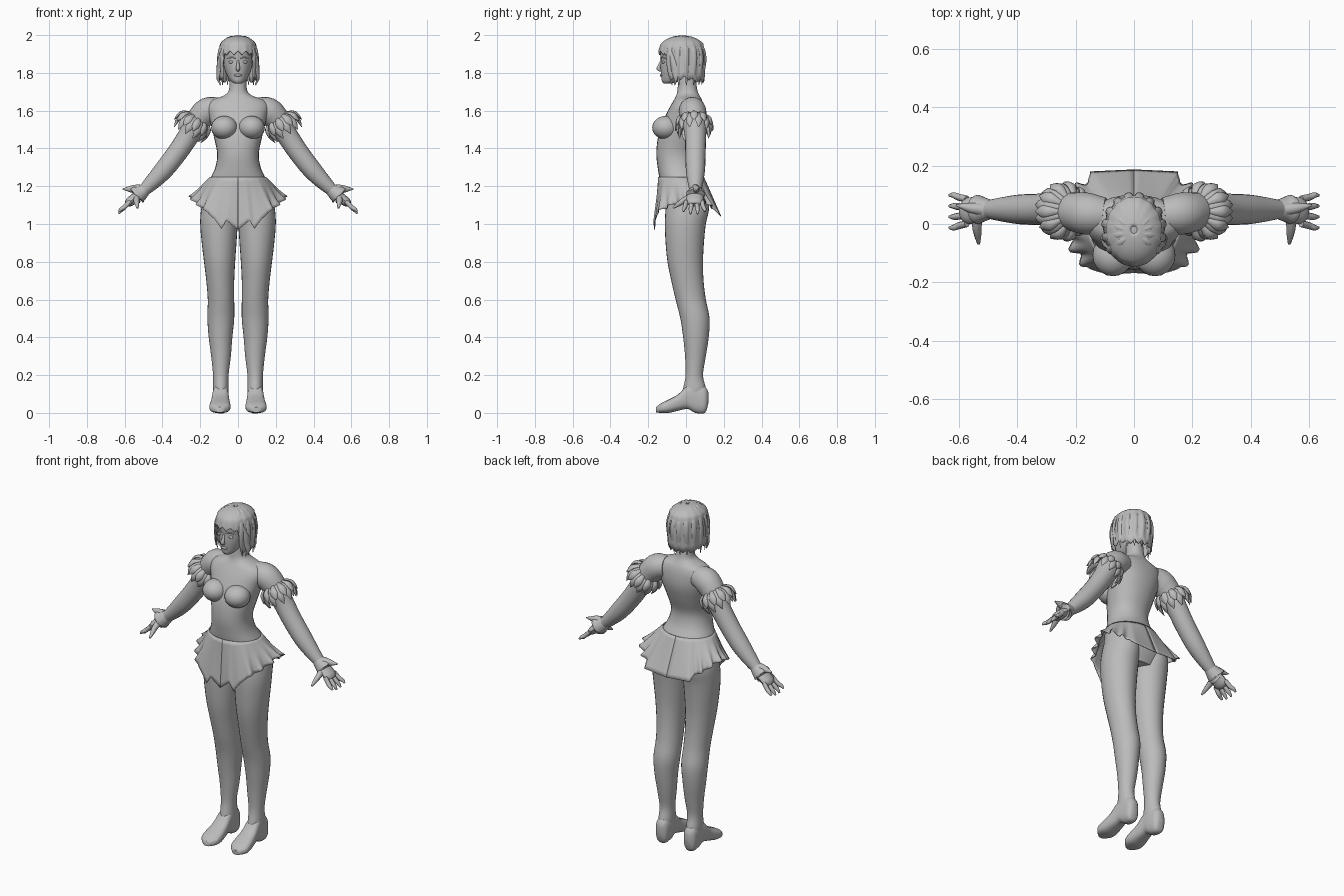
import bpy, bmesh, math
from mathutils import Vector

if "Cube" in bpy.data.objects:
    bpy.data.objects.remove(bpy.data.objects["Cube"])

GREY = (0.5, 0.5, 0.5, 1)
mat = bpy.data.materials.new("plain grey")
mat.use_nodes = True
mat.diffuse_color = GREY
mat.node_tree.nodes["Principled BSDF"].inputs["Base Color"].default_value = GREY


def finish(name, rings, closed=True, caps=True, mirror=False, thick=0, angle=50):
    """Skin a list of point rings into a smooth object."""
    bm = bmesh.new()
    loops = [[bm.verts.new(p) for p in ring] for ring in rings]
    n = len(loops[0])
    for a, b in zip(loops, loops[1:]):
        for i in range(n if closed else n - 1):
            j = (i + 1) % n
            bm.faces.new((a[i], a[j], b[j], b[i]))
    if caps:
        bm.faces.new(loops[0])
        bm.faces.new(loops[-1])
    bmesh.ops.recalc_face_normals(bm, faces=bm.faces)
    for f in bm.faces:
        f.smooth = True
    mesh = bpy.data.meshes.new(name)
    bm.to_mesh(mesh)
    bm.free()
    mesh.set_sharp_from_angle(angle=math.radians(angle))
    mesh.materials.append(mat)
    ob = bpy.data.objects.new(name, mesh)
    bpy.context.collection.objects.link(ob)
    if thick:
        ob.modifiers.new("thickness", "SOLIDIFY").thickness = thick
    if mirror:
        ob.modifiers.new("mirror", "MIRROR").use_mirror_merge = False
    return ob


def spline(rows, k=4):
    """Smooth interpolation through tuples of numbers."""
    rows = [Vector(r) for r in rows]
    out = []
    for i in range(len(rows) - 1):
        a, b = rows[max(i - 1, 0)], rows[i]
        c, d = rows[i + 1], rows[min(i + 2, len(rows) - 1)]
        for s in range(k):
            t = s / k
            out.append(b + (c - a) * (t / 2) + (a * 2 - b * 5 + c * 4 - d) * (t * t / 2)
                       + (b * 3 - a - c * 3 + d) * (t ** 3 / 2))
    return out + [rows[-1]]


def power(v, e):
    return math.copysign(abs(v) ** e, v)


def body(name, rows, along="z", n=28, e=0.9, mirror=False):
    """Loft of rounded sections; each row is position, then low and high bounds."""
    rings = []
    for p, x0, x1, b0, b1 in spline(rows):
        ring = []
        for i in range(n):
            a = math.tau * i / n
            x = (x0 + x1) / 2 + (x1 - x0) / 2 * power(math.cos(a), e)
            b = (b0 + b1) / 2 + (b1 - b0) / 2 * power(math.sin(a), e)
            ring.append((x, b, p) if along == "z" else (x, p, b))
        rings.append(ring)
    return finish(name, rings, mirror=mirror)


def limb(name, path, flat=1, ref=(0, 1, 0), n=12, k=4, mirror=True):
    """Tapered tube; each path point is x, y, z, radius."""
    pts = spline(path, k)
    rings = []
    for i, p in enumerate(pts):
        tan = (pts[min(i + 1, len(pts) - 1)] - pts[max(i - 1, 0)]).xyz.normalized()
        side = tan.cross(Vector(ref)).normalized()
        up = side.cross(tan)
        rings.append([p.xyz + p.w * (side * math.cos(a) + up * flat * math.sin(a))
                      for a in (math.tau * j / n for j in range(n))])
    return finish(name, rings, mirror=mirror)


def ball(name, loc, size, mirror=False):
    rings = []
    for i in range(1, 16):
        t = math.pi * i / 16
        rings.append([(loc[0] + size[0] * math.sin(t) * math.cos(a),
                       loc[1] + size[1] * math.sin(t) * math.sin(a),
                       loc[2] + size[2] * math.cos(t))
                      for a in (math.tau * j / 20 for j in range(20))])
    return finish(name, rings, mirror=mirror)


# Neck, torso and pelvis: z, half width, front, back
TORSO = [(1.78, .045, -.04, .05), (1.71, .048, -.045, .06), (1.68, .075, -.052, .072),
         (1.655, .14, -.065, .085), (1.62, .165, -.085, .095), (1.57, .155, -.11, .1),
         (1.52, .142, -.13, .095), (1.45, .125, -.15, .075), (1.37, .11, -.157, .05),
         (1.3, .12, -.15, .06), (1.24, .147, -.14, .092), (1.18, .172, -.125, .118),
         (1.1, .18, -.11, .122), (1.02, .11, -.08, .09)]
body("torso", [(z, -w, w, f, b) for z, w, f, b in TORSO])
ball("bust", (.072, -.107, 1.51), (.07, .072, .062), mirror=True)

# Legs and shoes
body("legs", [(1.16, .005, .175, -.1, .115), (1.08, .002, .195, -.108, .122),
              (1, .002, .2, -.112, .105), (.9, .008, .192, -.108, .095),
              (.8, .015, .18, -.098, .09), (.7, .02, .168, -.078, .093),
              (.6, .02, .16, -.055, .105), (.5, .02, .162, -.03, .125),
              (.4, .03, .155, -.015, .12), (.3, .038, .142, -.005, .105),
              (.2, .05, .132, -.002, .09), (.13, .05, .132, -.015, .105),
              (.09, .052, .13, -.02, .1)], e=1, mirror=True)
body("shoes", [(.118, .075, .108, .05, .11), (.1, .056, .128, 0, .14),
               (.05, .05, .132, 0, .16), (.01, .05, .135, .02, .15),
               (-.04, .045, .142, .012, .1), (-.09, .04, .15, 0, .072),
               (-.13, .045, .148, 0, .052), (-.16, .075, .118, .002, .03)],
     along="y", e=.75, mirror=True)

# Skirt: flared from the waist to a pointed, ruffled hem
HEM = [(0, -.168, .97), (.062, -.172, 1.02), (.088, -.17, .975), (.12, -.165, 1.02),
       (.172, -.148, 1.07), (.2, -.1, 1.09), (.235, -.04, 1.12), (.25, .02, 1.145),
       (.235, .08, 1.135), (.2, .13, 1.1), (.157, .145, 1.08), (.15, .18, 1.05), (0, .187, 1.04)]
STEPS, ROWS = 6, 10
edge = [Vector(HEM[0])]
for p, q in zip(HEM, HEM[1:]):
    edge += [Vector(p).lerp(Vector(q), (s + 1) / STEPS) for s in range(STEPS)]
rings = [[] for r in range(ROWS + 1)]
for i, h in enumerate(edge):
    a = math.atan2(h.x / .2, -h.y / .16)
    top = Vector((.15 * math.sin(a), -.026 - .121 * math.cos(a), 1.25))
    side = max(0, min(1, (h.x - .15) / .05))
    out = Vector((math.sin(a), -math.cos(a), .3))
    for r in range(ROWS + 1):
        t = r / ROWS
        wave = .017 * side * t ** 3 * math.sin(i * math.tau / 6)
        rings[r].append(top.lerp(h, t) + out * wave)
finish("skirt", rings, closed=False, caps=False, mirror=True, thick=.004, angle=70)

# Arms, hands and cuffs
limb("arms", [(.1, .03, 1.61, .06), (.16, .035, 1.598, .072), (.21, .043, 1.55, .066),
              (.26, .05, 1.47, .057), (.32, .05, 1.38, .054), (.39, .05, 1.29, .051),
              (.45, .05, 1.225, .042), (.505, .05, 1.172, .031), (.53, .05, 1.15, .03)], n=20)
limb("cuffs", [(.49, .05, 1.185, .032), (.515, .05, 1.165, .042), (.535, .05, 1.152, .05),
               (.525, .05, 1.155, .03)], n=16)
limb("cuff_points", [(.52, .05, 1.185, .025), (.56, .055, 1.185, .02), (.61, .065, 1.185, .003)], flat=.9)
limb("palms", [(.515, .05, 1.165, .022), (.545, .047, 1.14, .025), (.575, .045, 1.115, .024),
               (.59, .045, 1.102, .014)], flat=1.8)
for i in range(4):
    y = .085 - i * .028
    spread = (i - 1.5) * -.009
    drop = .012 * abs(i - 1.5)
    limb("finger_%d" % (i + 1), [(.572, y, 1.12, .012), (.6, y + spread / 2, 1.09, .012),
                                 (.618, y + spread, 1.07 + drop / 2, .01),
                                 (.632, y + spread, 1.048 + drop, .005)], n=8)
limb("thumbs", [(.535, .03, 1.145, .018), (.538, -.01, 1.125, .016), (.535, -.04, 1.105, .012),
                (.532, -.068, 1.085, .005)], ref=(1, 0, 0), n=8)

# Leaf-shaped sleeve petals in two tiers around each upper arm
axis = Vector((.52, 0, -.85)).normalized()
across = Vector((0, 1, 0))
outer = across.cross(axis).normalized() * -1
root = Vector((.212, .043, 1.565))
for tier, (count, lift, length) in enumerate([(11, .012, .075), (11, 0, .11)]):
    for i in range(count):
        a = math.tau * (i + tier / 2) / count
        out = across * math.sin(a) + outer * math.cos(a)
        steps = [(0, .05, .008), (.3, .08, .018), (.65, .088, .019), (1, .083 + lift, .002)]
        limb("sleeve_petal", [(*(root + axis * length * t + out * (r + lift / 2)), w)
                              for t, r, w in steps], flat=.5, ref=out, n=8, k=3)

# Head and face
HEAD = [(1.744, .018, -.118, -.085), (1.757, .038, -.128, -.03), (1.79, .06, -.132, .03),
        (1.83, .074, -.135, .065), (1.87, .082, -.134, .08), (1.92, .085, -.136, .085),
        (1.96, .07, -.11, .065), (1.985, .04, -.07, .03)]
body("head", [(z, -w, w, f, b) for z, w, f, b in HEAD], e=1)
limb("nose", [(0, -.13, 1.868, .005), (0, -.138, 1.845, .008), (0, -.145, 1.822, .011),
              (0, -.13, 1.813, .007)], n=10, mirror=False)
ball("lips", (0, -.13, 1.787), (.02, .009, .007))
ball("eyes", (.034, -.119, 1.857), (.016, .009, .008), mirror=True)
limb("brows", [(.014, -.134, 1.877, .003), (.036, -.125, 1.882, .004), (.058, -.108, 1.874, .002)],
     ref=(0, 0, 1), n=6)

# Hair: a ridged shell from the crown to a jagged hem, short over the face
COLS, LEVELS = 120, 16
rings = []
for r in range(1, LEVELS + 1):
    t = r / LEVELS
    ring = []
    for i in range(COLS):
        a = math.tau * i / COLS
        turn = abs(math.remainder(a, math.tau))
        saw = abs((i % 8) / 4 - 1)
        cover = max(0, min(1, (turn - .75) / .3))
        hem = 1.895 - .135 * cover + .022 * saw
        if turn > 2:
            hem -= .012
        polar = t * 1.45
        dome = 1.9 + .098 * math.cos(polar)
        z = dome if t < .7 else dome + (hem - dome) * ((t - .7) / .3)
        rad = math.sin(min(polar * 1.12, math.pi / 2))
        low = max(0, 1.86 - z)
        rad *= 1 - low * .6 * max(0, -math.cos(a)) + .03 * (saw - .6) * t * (.4 + cover)
        ring.append((.106 * rad * math.sin(a), -.02 - .126 * rad * math.cos(a), z))
    rings.append(ring)
finish("hair", rings, caps=False, thick=.008, angle=40)
ball("hair_crown", (0, -.02, 1.965), (.06, .065, .032))

# Raised locks sweeping back from the parting, and face-framing side locks
for i in range(6):
    a = .95 + i * .4
    sx, sy = math.sin(a), -math.cos(a)
    limb("swept_lock", [(.008 * sx, -.035, 1.99, .004), (.055 * sx, -.025 + .062 * sy, 1.984, .011),
                        (.092 * sx, -.02 + .108 * sy, 1.94, .014),
                        (.106 * sx, -.02 + .124 * sy, 1.88, .014),
                        (.104 * sx, -.02 + .117 * sy, 1.81, .012),
                        (.098 * sx, -.015 + .1 * sy, 1.735, .002)],
         flat=.45, ref=(sx, sy, .2), n=8)
limb("side_lock", [(.085, -.085, 1.92, .008), (.1, -.07, 1.86, .016), (.102, -.06, 1.81, .018),
                   (.106, -.055, 1.77, .012), (.09, -.06, 1.735, .002)],
     flat=.5, ref=(1, -.5, 0), n=8)
